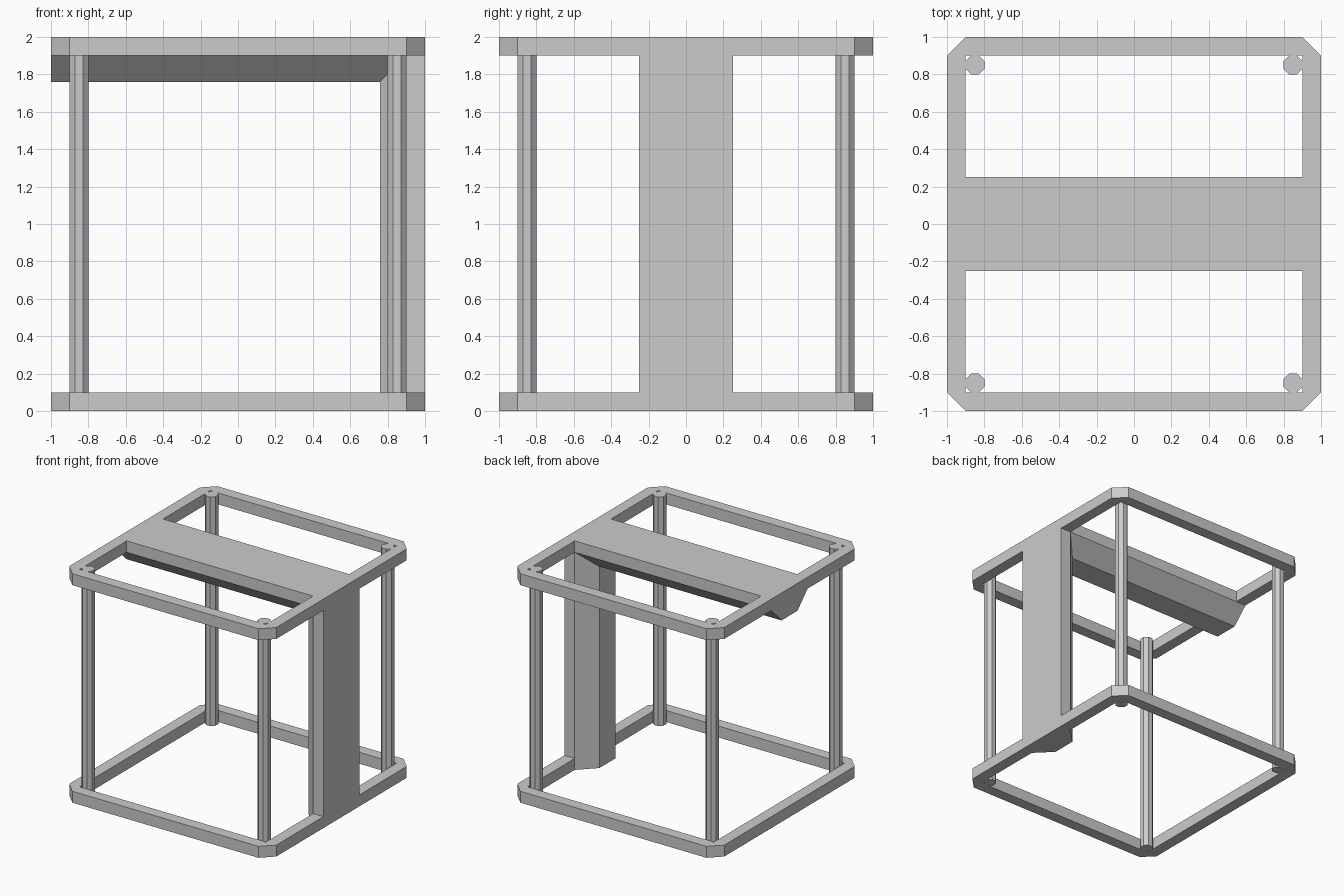
import bpy
import bmesh
from math import cos, sin, pi

if "Cube" in bpy.data.objects:
    bpy.data.objects.remove(bpy.data.objects["Cube"])


def make_object(name, bm):
    bmesh.ops.recalc_face_normals(bm, faces=bm.faces)
    mesh = bpy.data.meshes.new(name)
    bm.to_mesh(mesh)
    bm.free()
    obj = bpy.data.objects.new(name, mesh)
    bpy.context.collection.objects.link(obj)
    return obj


def bridge(bm, a, b, closed=True):
    """Join two equal vertex loops with quads."""
    n = len(a)
    for i in range(n if closed else n - 1):
        j = (i + 1) % n
        bm.faces.new((a[i], a[j], b[j], b[i]))


def ring_frame(name, z0, z1):
    """Square ring with chamfered outer corners and a square opening."""
    o, i = 1.0, 0.9
    bm = bmesh.new()
    loops = []
    for z in (z0, z1):
        outer, inner = [], []
        for sx, sy in ((1, 1), (-1, 1), (-1, -1), (1, -1)):
            pair = [(o * sx, i * sy), (i * sx, o * sy)]
            if sx * sy < 0:
                pair.reverse()
            outer += [bm.verts.new((x, y, z)) for x, y in pair]
            inner.append(bm.verts.new((i * sx, i * sy, z)))
        # flat face of the ring: side quads and corner triangles
        for k in range(4):
            n = (k + 1) % 4
            bm.faces.new((outer[2 * k], outer[2 * k + 1], inner[k]))
            bm.faces.new((outer[2 * k + 1], outer[2 * n], inner[n], inner[k]))
        loops.append((outer, inner))
    bridge(bm, loops[0][0], loops[1][0])
    bridge(bm, loops[0][1], loops[1][1])
    return make_object(name, bm)


def corner_post(name, x, y):
    """Octagonal post with its flats against the frame opening."""
    r = 0.05 / cos(pi / 8)
    bm = bmesh.new()
    ends = []
    for z in (0.0, 2.0):
        ends.append([bm.verts.new((x + r * cos((k + 0.5) * pi / 4),
                                   y + r * sin((k + 0.5) * pi / 4), z))
                     for k in range(8)])
        bm.faces.new(ends[-1])
    bridge(bm, *ends)
    return make_object(name, bm)


def angled_brace(name):
    """Bevelled bar along the top, mitred into a column on the right."""
    profile = [(0, -0.25), (0.1, -0.25), (0.24, -0.11),
               (0.24, 0.11), (0.1, 0.25), (0, 0.25)]   # depth, y
    bm = bmesh.new()
    left = [bm.verts.new((-1, y, 2 - d)) for d, y in profile]
    mitre = [bm.verts.new((1 - d, y, 2 - d)) for d, y in profile]
    foot = [bm.verts.new((1 - d, y, 0)) for d, y in profile]
    bridge(bm, left, mitre)
    bridge(bm, mitre, foot)
    bm.faces.new(left)
    bm.faces.new(foot)
    return make_object(name, bm)


# Top and bottom frames
ring_frame("bottom_frame", 0.0, 0.1)
ring_frame("top_frame", 1.9, 2.0)

# Four corner posts
for side, x in (("left", -0.85), ("right", 0.85)):
    for end, y in (("front", -0.85), ("back", 0.85)):
        corner_post(f"{end}_{side}_post", x, y)

# Top beam and right-hand column
angled_brace("beam_and_column")
